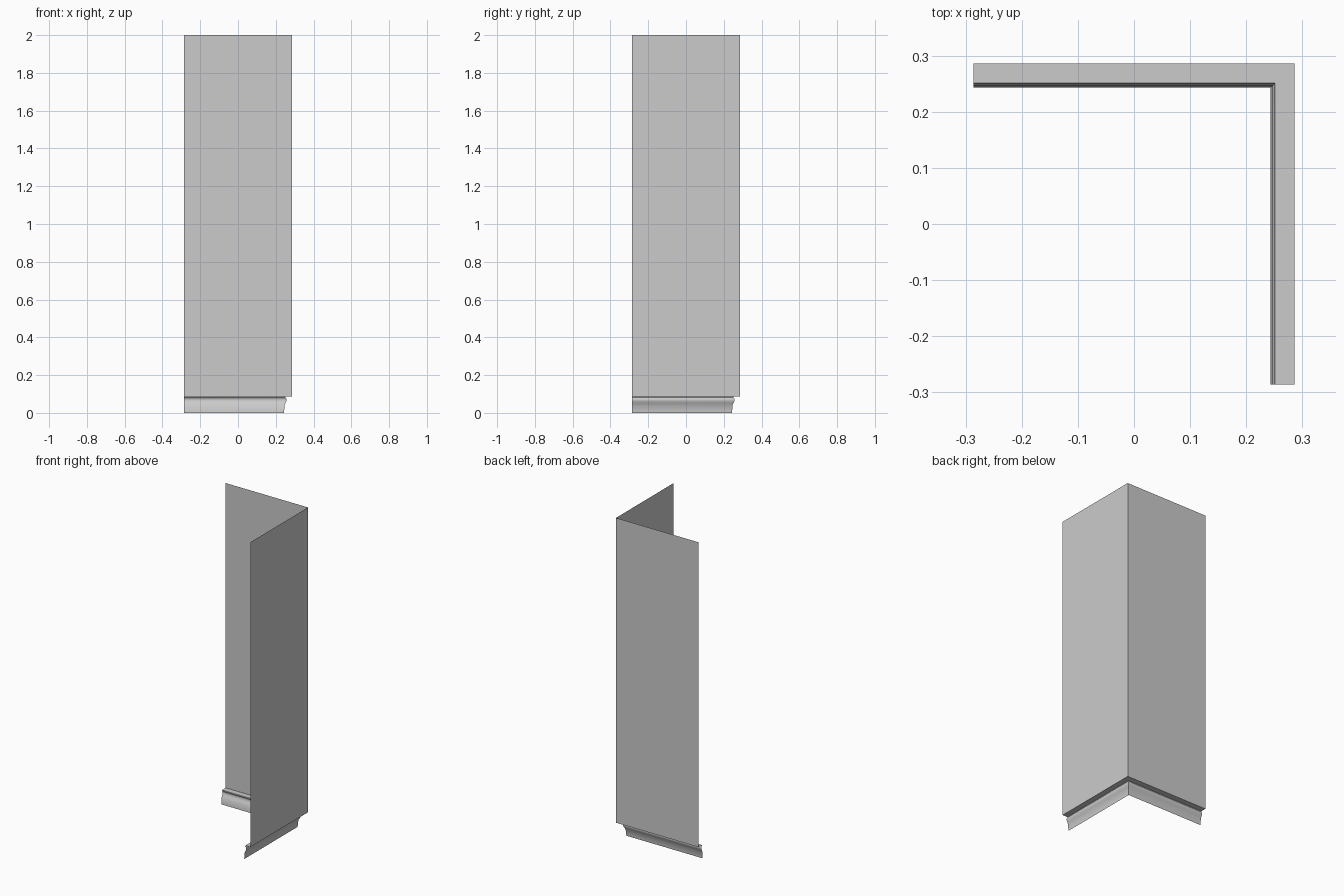
import bpy, bmesh

if "Cube" in bpy.data.objects:
    bpy.data.objects.remove(bpy.data.objects["Cube"])

H = 0.286  # half width of the corner


def sweep_corner(name, profile):
    """Sweep an (offset, z) profile along the L-shaped inside corner with a mitred joint."""
    bm = bmesh.new()
    rows = []
    for d, z in profile:
        rows.append([bm.verts.new(p) for p in ((-H, d, z), (d, d, z), (d, -H, z))])
    for a, b in zip(rows, rows[1:]):
        for i in range(2):
            bm.faces.new((a[i], a[i + 1], b[i + 1], b[i]))
    bm.normal_update()
    mesh = bpy.data.meshes.new(name)
    bm.to_mesh(mesh)
    bm.free()
    ob = bpy.data.objects.new(name, mesh)
    bpy.context.collection.objects.link(ob)
    return ob


# Two thin wall sheets meeting at the corner (profile runs top to bottom)
wall = sweep_corner("wall", [(H, 2.0), (H, 0.087)])

# Skirting: ledge, small lip, hollow cove, sloping lower board
skirting = sweep_corner("skirting_board", [
    (H, 0.087), (0.251, 0.087), (0.250, 0.082), (0.254, 0.079),
    (0.257, 0.073), (0.257, 0.066), (0.255, 0.059), (0.251, 0.052),
    (0.249, 0.046), (0.247, 0.043), (0.244, 0.009), (0.243, 0.0)])

# Both sheets face the room
for ob in (wall, skirting):
    if ob.data.polygons[-1].normal.x > 0:
        ob.data.flip_normals()

bpy.ops.object.select_all(action='DESELECT')
skirting.select_set(True)
bpy.context.view_layer.objects.active = skirting
bpy.ops.object.shade_smooth_by_angle(angle=0.6)
